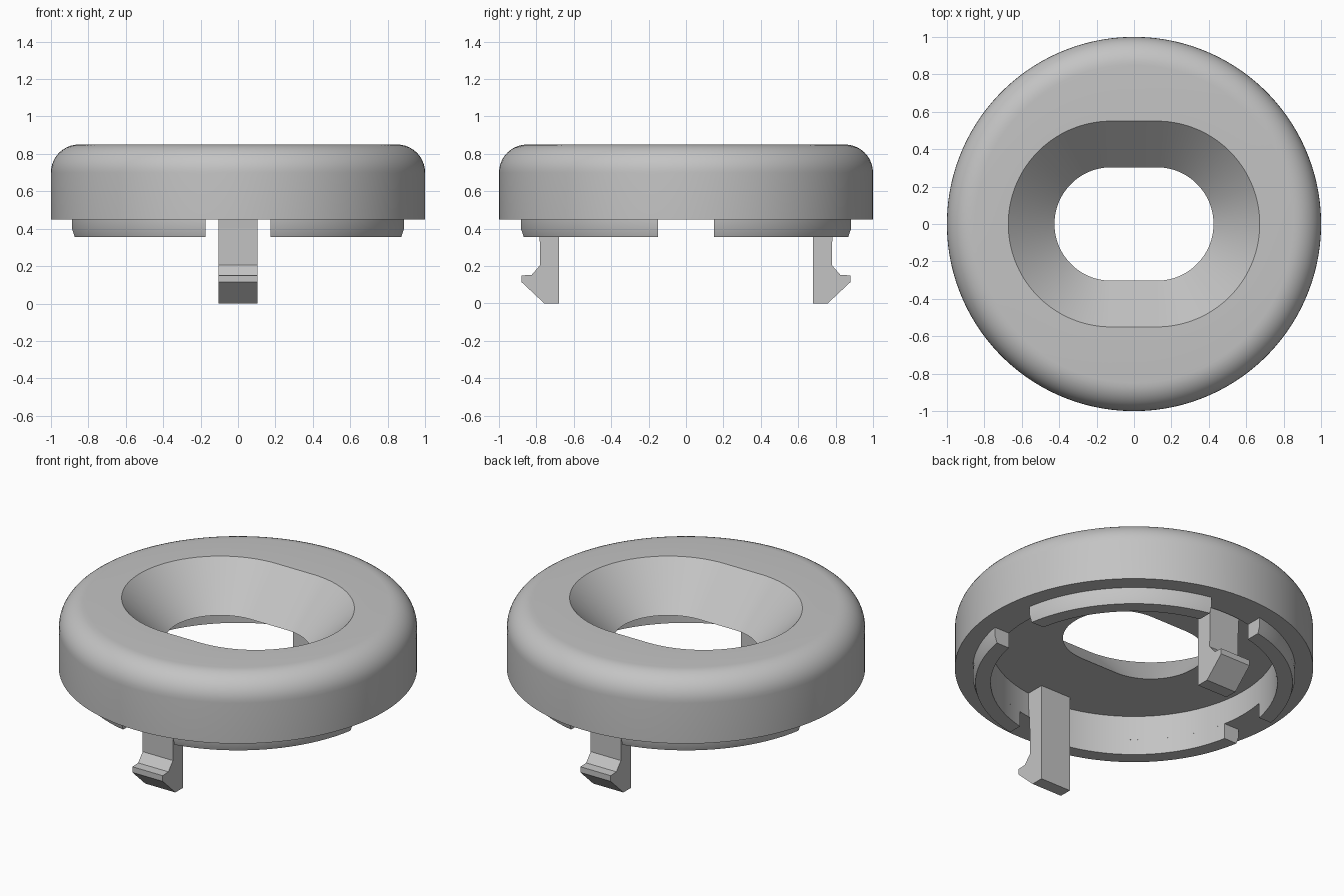
import bpy
import bmesh
import math

cube = bpy.data.objects.get("Cube")
if cube:
    bpy.data.objects.remove(cube)

# Plain grey plastic
grey = bpy.data.materials.new("grey_plastic")
grey.use_nodes = True
colour = (0.55, 0.55, 0.55, 1)
grey.diffuse_color = colour
grey.node_tree.nodes["Principled BSDF"].inputs["Base Color"].default_value = colour

SIDES = 128
FLOOR, RIM, TOP = 0.60, 0.45, 0.85
WALL = 0.80


def finish(name, bm, smooth=True):
    bmesh.ops.recalc_face_normals(bm, faces=bm.faces)
    mesh = bpy.data.meshes.new(name)
    bm.to_mesh(mesh)
    bm.free()
    obj = bpy.data.objects.new(name, mesh)
    bpy.context.collection.objects.link(obj)
    mesh.materials.append(grey)
    if smooth:
        bpy.ops.object.select_all(action="DESELECT")
        obj.select_set(True)
        bpy.context.view_layer.objects.active = obj
        bpy.ops.object.shade_smooth_by_angle(angle=math.radians(30))
    return obj


def skin(bm, loops, around, along):
    """Join rows of vertices with quads, closing either direction on request."""
    rows, n = len(loops), len(loops[0])
    for i in range(rows if along else rows - 1):
        a, b = loops[i], loops[(i + 1) % rows]
        for j in range(n if around else n - 1):
            k = (j + 1) % n
            bm.faces.new((a[j], a[k], b[k], b[j]))


# Cap: slotted countersink, rounded shoulder and hollow underside in one loft
def oval(bm, radius, z, stretch=0.0):
    row = []
    for i in range(SIDES):
        t = math.tau * (i + 0.5) / SIDES
        x = radius * math.cos(t) + math.copysign(stretch, math.cos(t))
        row.append(bm.verts.new((x, radius * math.sin(t), z)))
    return row


bm = bmesh.new()
loops = [oval(bm, 0.303, FLOOR, 0.122), oval(bm, 0.55, TOP, 0.122)]
fillet = 0.15
for i in range(11):
    t = math.pi / 2 * (1 - i / 10)
    loops.append(oval(bm, 1 - fillet + fillet * math.cos(t),
                      TOP - fillet + fillet * math.sin(t)))
loops += [oval(bm, 1, RIM), oval(bm, WALL, RIM), oval(bm, WALL, FLOOR)]
skin(bm, loops, around=True, along=True)
finish("cap", bm)

# Locating collar: four arcs with parallel-sided gaps between them
SECTION = [(WALL, RIM), (WALL, 0.355), (0.885, 0.355), (0.9, 0.40), (0.9, RIM)]
SIDE_GAP, CLIP_GAP, STEPS = 0.15, 0.175, 28
for name, sx, sy in (("back_left", 1, 1), ("back_right", -1, 1),
                     ("front_right", -1, -1), ("front_left", 1, -1)):
    bm = bmesh.new()
    rows = []
    for i in range(STEPS + 1):
        row = []
        for r, z in SECTION:
            start = math.asin(SIDE_GAP / r)
            end = math.acos(CLIP_GAP / r)
            t = start + (end - start) * i / STEPS
            row.append(bm.verts.new((sx * r * math.cos(t), sy * r * math.sin(t), z)))
        rows.append(row)
    skin(bm, rows, around=True, along=False)
    bm.faces.new(rows[0])
    bm.faces.new(rows[-1])
    finish("collar_" + name, bm)

# Snap clips: barbed profile extruded across x, one at the front and one at the back
CLIP = [(0.68, FLOOR), (0.68, 0), (0.757, 0), (0.88, 0.115), (0.88, 0.15),
        (0.825, 0.153), (0.78, 0.205), (0.783, 0.40), (0.8, FLOOR)]
for name, side in (("front_clip", -1), ("back_clip", 1)):
    bm = bmesh.new()
    ends = [[bm.verts.new((x, side * y, z)) for y, z in CLIP] for x in (-0.103, 0.103)]
    skin(bm, ends, around=True, along=False)
    for end in ends:
        bm.faces.new(end)
    finish(name, bm, smooth=False)
